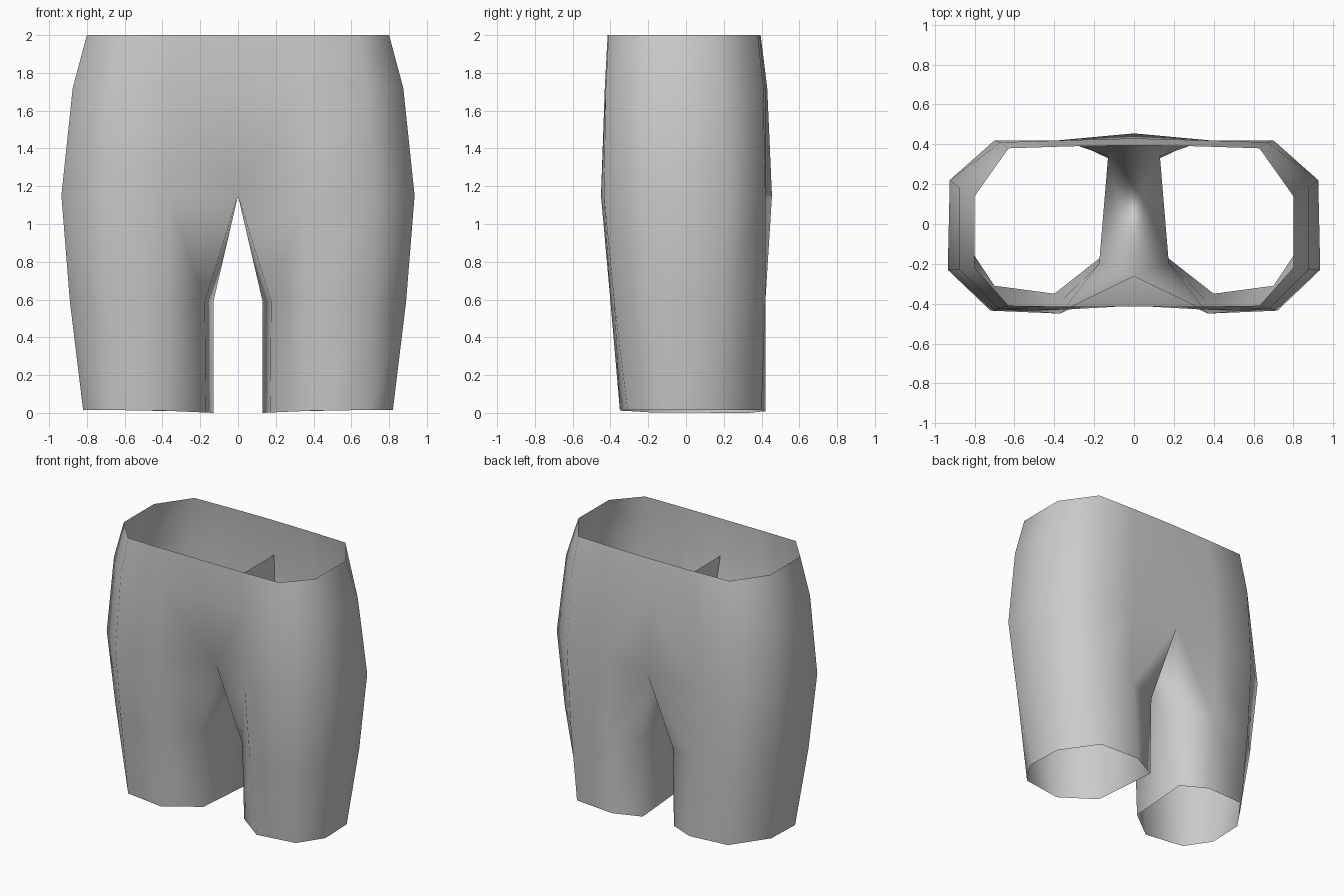
import bpy, bmesh

cube = bpy.data.objects.get("Cube")
if cube:
    bpy.data.objects.remove(cube)

cloth = bpy.data.materials.new("grey_cloth")
cloth.use_nodes = True
cloth.diffuse_color = (0.6, 0.6, 0.6, 1)
cloth.node_tree.nodes["Principled BSDF"].inputs["Base Color"].default_value = (0.6, 0.6, 0.6, 1)


def add_object(name, bm):
    mesh = bpy.data.meshes.new(name)
    bm.to_mesh(mesh)
    bm.free()
    mesh.materials.append(cloth)
    mesh.shade_smooth()
    obj = bpy.data.objects.new(name, mesh)
    bpy.context.collection.objects.link(obj)
    return obj


# Left half cross-sections from hem to waist: height, then (x, y) points
# running from the inner front corner round the outside to the inner back
hem, thigh, crotch, hip, waist = sections = [
    (0.00, [(.17, -.17), (.40, -.35), (.70, -.31), (.82, -.13),
            (.81, .14), (.63, .40), (.32, .42), (.13, .33)]),
    (0.59, [(.175, -.2), (.38, -.40), (.71, -.38), (.89, -.19),
            (.88, .19), (.67, .42), (.36, .42), (.13, .34)]),
    (1.15, [(0, -.26), (.37, -.45), (.72, -.435), (.935, -.23),
            (.925, .22), (.70, .42), (.38, .42), (0, .455)]),
    (1.72, [(0, -.41), (.35, -.43), (.68, -.425), (.875, -.23),
            (.875, .18), (.67, .41), (.36, .42), (0, .43)]),
    (2.00, [(0, -.415), (.32, -.415), (.63, -.41), (.80, -.22),
            (.80, .14), (.63, .38), (.32, .39), (0, .395)]),
]

# Shorts: closed leg tube below the crotch, open half shell above, mirrored
bm = bmesh.new()
rings = []
for z, points in sections:
    # the hem lifts slightly toward the outside
    rings.append([bm.verts.new((x, y, z if z else 0.015 * min(1, max(0, x - .13) * 3)))
                  for x, y in points])
for level, (low, high) in enumerate(zip(rings, rings[1:])):
    count = len(low)
    for i in range(count if level < 2 else count - 1):
        j = (i + 1) % count
        bm.faces.new((low[i], low[j], high[j], high[i]))
shorts = add_object("shorts", bm)
mirror = shorts.modifiers.new("mirror", 'MIRROR')
mirror.use_clip = True

# Inner panel between the legs, from the crotch up to the hips
bm = bmesh.new()
corners = [(crotch, 0), (crotch, -1), (hip, -1), (hip, 0)]
bm.faces.new([bm.verts.new((0, pts[k][1], z)) for (z, pts), k in corners])
add_object("inner_panel", bm)
